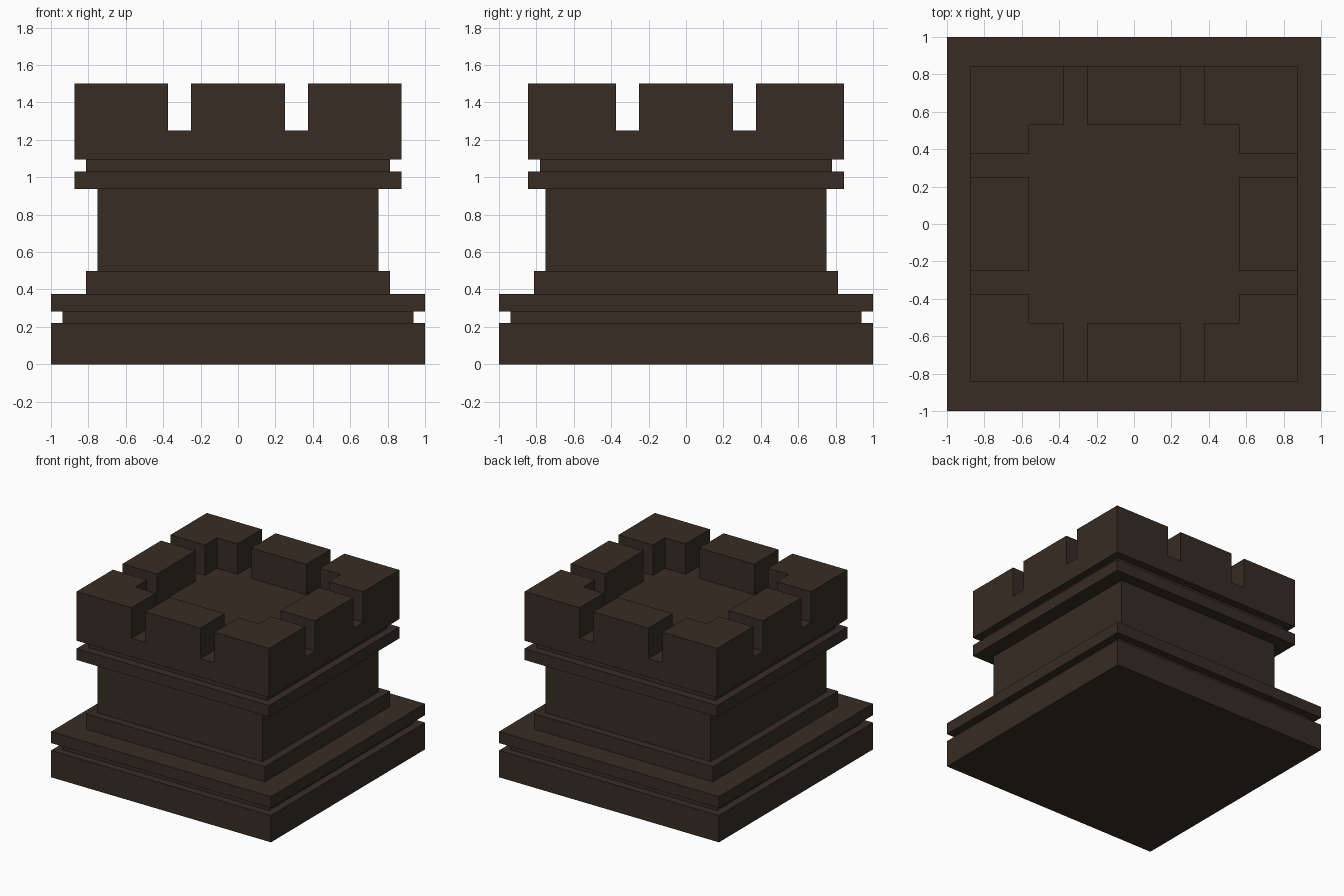
import bpy, bmesh, math

if "Cube" in bpy.data.objects:
    bpy.data.objects.remove(bpy.data.objects["Cube"])

stone = bpy.data.materials.new("dark_brown_stone")
stone.diffuse_color = (0.038, 0.026, 0.017, 1)
stone.use_nodes = True
stone.node_tree.nodes["Principled BSDF"].inputs["Base Color"].default_value = stone.diffuse_color


def finish(name, bm):
    """Clean up the mesh and add it to the scene as a flat-shaded object."""
    bmesh.ops.dissolve_limit(bm, angle_limit=math.radians(1),
                             verts=bm.verts[:], edges=bm.edges[:])
    me = bpy.data.meshes.new(name)
    bm.to_mesh(me)
    bm.free()
    me.materials.append(stone)
    ob = bpy.data.objects.new(name, me)
    bpy.context.collection.objects.link(ob)
    return ob


def stepped_shell(name, profile, bottom=False):
    """Rectangular rings (half x, half y, z) joined by side walls."""
    bm = bmesh.new()
    rings = [[bm.verts.new((sx * hx, sy * hy, z))
              for sx, sy in ((-1, -1), (1, -1), (1, 1), (-1, 1))]
             for hx, hy, z in profile]
    for a, b in zip(rings, rings[1:]):
        for i in range(4):
            j = (i + 1) % 4
            bm.faces.new((a[i], a[j], b[j], b[i]))
    if bottom:
        bm.faces.new(rings[0][::-1])
    return finish(name, bm)


# Base with a groove and a stepped top
stepped_shell("base", [
    (1, 1, 0), (1, 1, .22), (.9375, .9375, .22), (.9375, .9375, .281),
    (1, 1, .281), (1, 1, .375), (.8125, .8125, .375), (.8125, .8125, .5),
    (.75, .75, .5)], bottom=True)

# Plain wall
stepped_shell("tower_wall", [(.75, .75, .5), (.75, .75, .9375)])

# Projecting ledge and the groove below the battlement
stepped_shell("ledge", [
    (.75, .75, .9375), (.875, .845, .9375), (.875, .845, 1.031),
    (.8125, .78, 1.031), (.8125, .78, 1.096), (.875, .845, 1.096)])

# Battlement: parapet walls, floor, and merlons raised from a grid of cells
HX, HY, IX, IY = .875, .845, .5625, .53
FLOOR, TOP = 1.25, 1.5
xs = [-HX, -IX, -.375, -.25, .25, .375, IX, HX]
ys = [-HY, -IY, -.375, -.25, .25, .375, IY, HY]
bm = bmesh.new()
grid = [[bm.verts.new((x, y, FLOOR)) for y in ys] for x in xs]
merlons = []
for i in range(7):
    for j in range(7):
        f = bm.faces.new((grid[i][j], grid[i + 1][j], grid[i + 1][j + 1], grid[i][j + 1]))
        on_rim = i in (0, 6) or j in (0, 6)
        in_slot = i in (2, 4) or j in (2, 4)
        if on_rim and not in_slot:
            merlons.append(f)
# Parapet walls hang from the outer rim of the floor
rim = [e for e in bm.edges if e.is_boundary]
ext = bmesh.ops.extrude_edge_only(bm, edges=rim)
for v in ext["geom"]:
    if isinstance(v, bmesh.types.BMVert):
        v.co.z = 1.096
# Merlons
ext = bmesh.ops.extrude_face_region(bm, geom=merlons)
for v in ext["geom"]:
    if isinstance(v, bmesh.types.BMVert):
        v.co.z = TOP
bmesh.ops.delete(bm, geom=[f for f in merlons if f.is_valid], context='FACES')
bmesh.ops.recalc_face_normals(bm, faces=bm.faces[:])
finish("battlement", bm)
